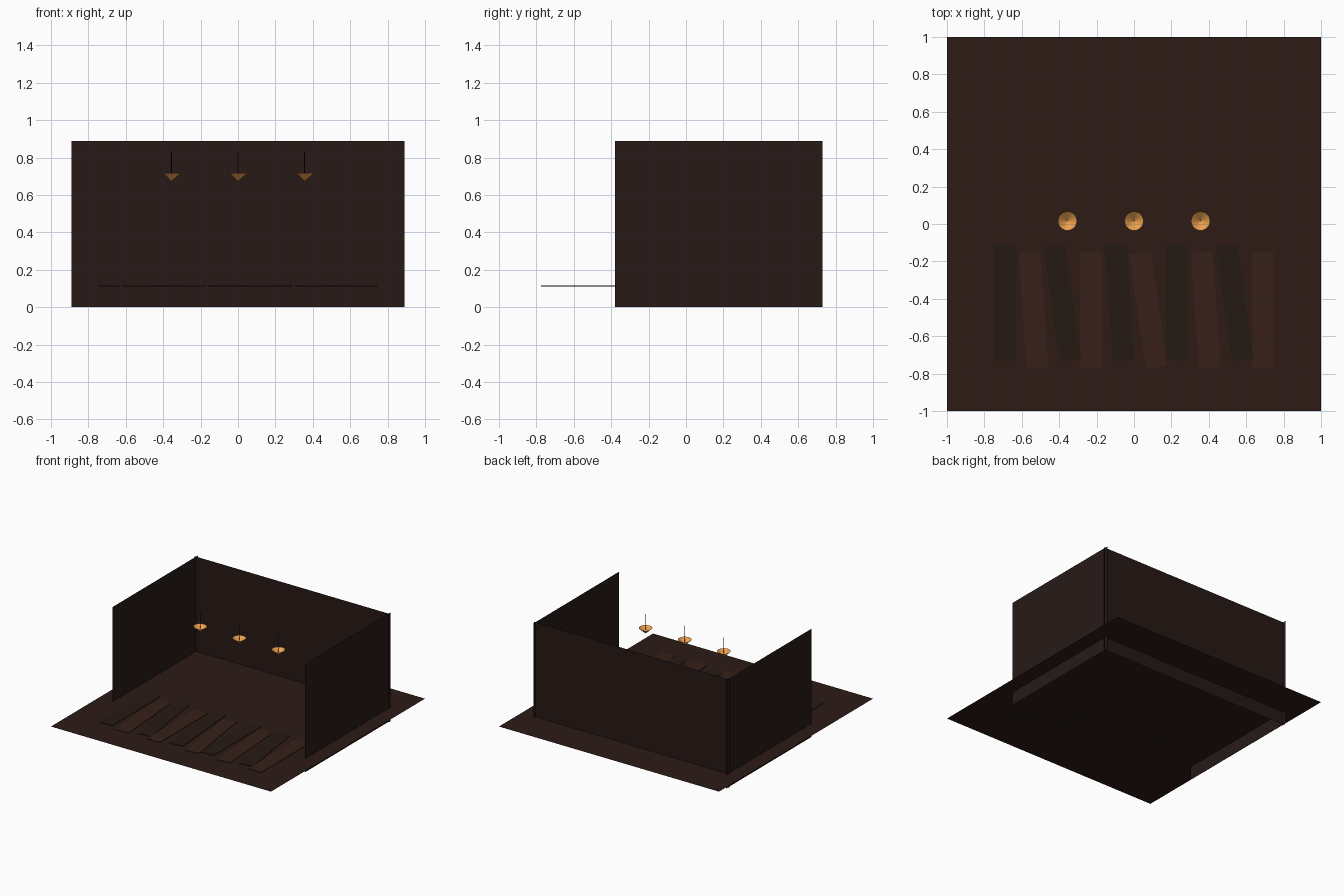
import bpy
from math import pi

if "Cube" in bpy.data.objects:
    bpy.data.objects.remove(bpy.data.objects["Cube"])

FLOOR_Z = 0.111


def material(name, rgb):
    m = bpy.data.materials.new(name)
    m.diffuse_color = (*rgb, 1)
    m.use_nodes = True
    m.node_tree.nodes["Principled BSDF"].inputs["Base Color"].default_value = m.diffuse_color
    return m


floor_mat = material("dark_wood", (0.026, 0.011, 0.008))
wall_mat = material("wall_brown", (0.020, 0.010, 0.008))
plank_mats = [material("plank_dark", (0.019, 0.010, 0.007)),
              material("plank_red", (0.038, 0.014, 0.009))]
shade_mat = material("lamp_amber", (0.85, 0.36, 0.08))
cord_mat = material("cord_black", (0.005, 0.005, 0.005))


def finish(name, mat, scale=(1, 1, 1)):
    ob = bpy.context.object
    ob.name = name
    ob.scale = scale
    ob.data.materials.append(mat)
    return ob


def panel(name, mat, loc, size, rot=(0, 0, 0)):
    bpy.ops.mesh.primitive_plane_add(size=1, location=loc, rotation=rot)
    return finish(name, mat, (size[0], size[1], 1))


# Floor sheet, passing through the walls slightly above their lower edge
panel("floor", floor_mat, (0, 0, FLOOR_Z), (2, 2))

# Back wall and two side walls, crossing at the corners
panel("back_wall", wall_mat, (0, 0.705, 0.4445), (1.778, 0.889), (pi / 2, 0, 0))
for side, s in (("left", -1), ("right", 1)):
    panel(side + "_wall", wall_mat, (s * 0.875, 0.175, 0.4445),
          (1.111, 0.889), (pi / 2, 0, s * pi / 2))

# Loose floor planks, alternating in colour and position
for i in range(10):
    bpy.ops.mesh.primitive_cube_add(
        size=1, location=((i - 4.5) * 0.1535, -0.42 - 0.04 * (i % 2), FLOOR_Z + 0.002),
        rotation=(0, 0, 0.07 * (i % 3)))
    finish(f"plank_{i + 1}", plank_mats[i % 2], (0.117, 0.62, 0.004))

# Hanging lamps: open cone pointing down, on a thin cord
for i in range(3):
    x, y = (i - 1) * 0.356, 0.016
    bpy.ops.mesh.primitive_cone_add(vertices=24, radius1=0.051, depth=0.045,
                                    end_fill_type='NOTHING',
                                    location=(x, y, 0.695), rotation=(pi, 0, 0))
    finish(f"lamp_shade_{i + 1}", shade_mat)
    bpy.ops.mesh.primitive_cylinder_add(vertices=8, radius=0.002, depth=0.13,
                                        location=(x, y, 0.765))
    finish(f"lamp_cord_{i + 1}", cord_mat)
